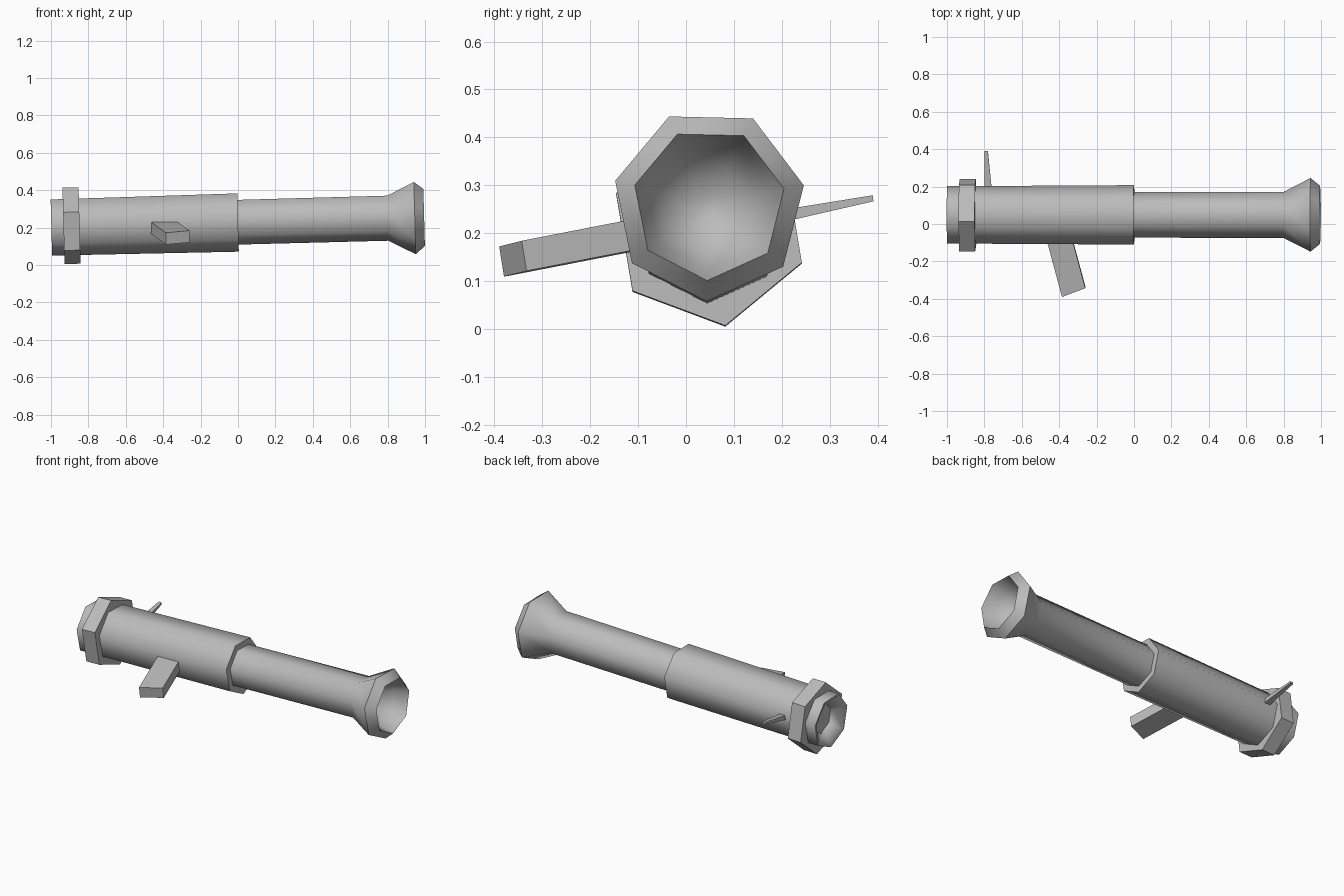
import bpy, bmesh, math
from mathutils import Vector

cube = bpy.data.objects.get("Cube")
if cube:
    bpy.data.objects.remove(cube, do_unlink=True)

grey = bpy.data.materials.new("metal_grey")
grey.use_nodes = True
colour = (0.5, 0.5, 0.5, 1)
grey.diffuse_color = colour
grey.node_tree.nodes["Principled BSDF"].inputs["Base Color"].default_value = colour

SLOPE = 0.027                      # the long axis rises gently towards +x
CENTRE_Y, CENTRE_Z = 0.048, 0.234


def finish(name, bm):
    bmesh.ops.recalc_face_normals(bm, faces=bm.faces)
    mesh = bpy.data.meshes.new(name)
    bm.to_mesh(mesh)
    bm.free()
    mesh.materials.append(grey)
    ob = bpy.data.objects.new(name, mesh)
    bpy.context.collection.objects.link(ob)
    bpy.ops.object.select_all(action='DESELECT')
    ob.select_set(True)
    bpy.context.view_layer.objects.active = ob
    bpy.ops.object.shade_smooth_by_angle(angle=math.radians(55))
    return ob


def tube(name, profile, sides=7, start=11.5):
    """Few-sided turned part along the tilted axis; profile holds (x, radius)."""
    bm = bmesh.new()
    rings = []
    for x, r in profile:
        ring = []
        for i in range(sides):
            a = math.radians(start) + math.tau * i / sides
            up = r * math.sin(a)
            ring.append(bm.verts.new((x - SLOPE * up, CENTRE_Y + r * math.cos(a),
                                      CENTRE_Z + SLOPE * x + up)))
        rings.append(ring)
    for a, b in zip(rings, rings[1:]):
        for i in range(sides):
            j = (i + 1) % sides
            bm.faces.new((a[i], a[j], b[j], b[i]))
    bm.faces.new(rings[0])
    bm.faces.new(rings[-1])
    return finish(name, bm)


def bar(name, corner, along, width, drop, taper=1.0):
    """Four-sided bar from an end corner; the far end is scaled by taper."""
    corner, along, width, drop = map(Vector, (corner, along, width, drop))
    bm = bmesh.new()
    ends = []
    for base, s in ((corner, 1.0), (corner + along, taper)):
        ends.append([bm.verts.new(base + width * u * s + drop * v * s)
                     for u, v in ((0, 0), (1, 0), (1, 1), (0, 1))])
    for i in range(4):
        j = (i + 1) % 4
        bm.faces.new((ends[0][i], ends[0][j], ends[1][j], ends[1][i]))
    for end in ends:
        bm.faces.new(end)
    return finish(name, bm)


# Rear body with a recessed tail opening
tube("rear_body", [(-0.86, 0.085), (-0.95, 0.09), (-0.998, 0.145), (-0.998, 0.157), (0, 0.163), (0, 0.12)])

# Front barrel, flared muzzle and hollow bowl inside it
tube("front_barrel", [(-0.05, 0.125), (0.8, 0.126), (0.945, 0.202), (0.995, 0.16),
                      (0.92, 0.135), (0.85, 0.09), (0.82, 0.02)])

# Six-sided collar around the tail
tube("tail_collar", [(-0.933, 0.207), (-0.847, 0.207)], sides=6, start=-20.5)

# Grip leaning out of the front side
bar("grip", (-0.385, -0.39, 0.172), (-0.1, 0.37, 0.072), (0.125, 0.047, 0.012), (0, 0.01, -0.063))

# Thin tapered pin on the back side
bar("rear_pin", (-0.8, 0.16, 0.242), (0, 0.23, 0.037), (0.042, 0, 0), (0, 0.003, -0.028), taper=0.45)
